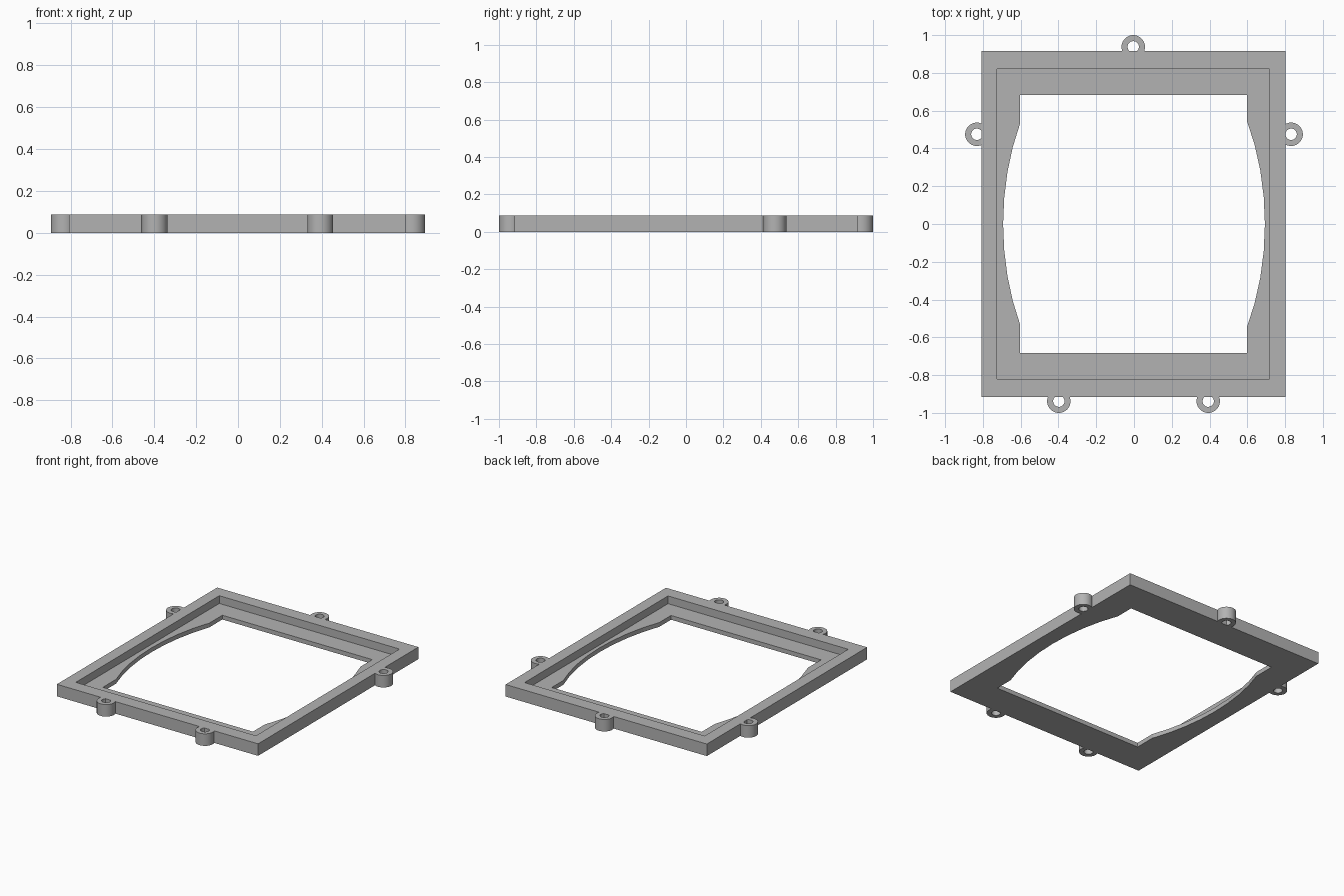
import bpy, bmesh
from math import acos, sin, cos, pi
from mathutils import Vector

if "Cube" in bpy.data.objects:
    bpy.data.objects.remove(bpy.data.objects["Cube"])

HEIGHT, FLOOR, SHIFT = 0.087, 0.031, -0.003
HALF_X, HALF_Y = 0.805, 0.916

grey = bpy.data.materials.new("plain grey")
grey.use_nodes = True
grey.diffuse_color = (0.45, 0.45, 0.45, 1)
grey.node_tree.nodes["Principled BSDF"].inputs["Base Color"].default_value = grey.diffuse_color


def make_object(name, bm):
    bmesh.ops.recalc_face_normals(bm, faces=bm.faces)
    mesh = bpy.data.meshes.new(name)
    bm.to_mesh(mesh)
    bm.free()
    mesh.materials.append(grey)
    obj = bpy.data.objects.new(name, mesh)
    bpy.context.collection.objects.link(obj)
    return obj


def prism(name, outline, z0, z1):
    """Extrude a closed outline from z0 to z1."""
    bm = bmesh.new()
    base = bm.faces.new([bm.verts.new((x, y, z0)) for x, y in outline])
    top = bmesh.ops.extrude_face_region(bm, geom=[base])["geom"]
    verts = [v for v in top if isinstance(v, bmesh.types.BMVert)]
    bmesh.ops.translate(bm, verts=verts, vec=(0, 0, z1 - z0))
    return make_object(name, bm)


def rectangle(hx, hy):
    return [(SHIFT + sx * hx, sy * hy) for sx, sy in ((-1, -1), (1, -1), (1, 1), (-1, 1))]


def bulged_opening(hx, hy, rx, ry, steps=8):
    """Rectangle whose two long sides bow outward along an ellipse."""
    points = []
    for side in (1, -1):
        edge = SHIFT + side * hx
        reach = acos(abs(edge) / rx)
        points.append((edge, -side * hy))
        for i in range(steps + 1):
            a = reach * (2 * i / steps - 1)
            points.append((side * rx * cos(a), side * ry * sin(a)))
        points.append((edge, side * hy))
    return points


def select_only(obj):
    bpy.ops.object.select_all(action="DESELECT")
    obj.select_set(True)
    bpy.context.view_layer.objects.active = obj


# Frame slab with a stepped recess and a bowed window
frame = prism("frame", rectangle(HALF_X, HALF_Y), 0, HEIGHT)
cutters = [
    prism("recess_cutter", rectangle(0.721, 0.82), FLOOR, 0.2),
    prism("opening_cutter", bulged_opening(0.6, 0.682, 0.693, 1.08), -0.1, 0.3),
]
select_only(frame)
for cutter in cutters:
    cutter.hide_render = True
    cut = frame.modifiers.new(cutter.name, "BOOLEAN")
    cut.operation, cut.solver, cut.object = "DIFFERENCE", "EXACT", cutter
    bpy.ops.object.modifier_apply(modifier=cut.name)
    bpy.data.objects.remove(cutter)


def mounting_loop(name, x, y, outward, outer=0.062, inner=0.03, segments=40):
    """Tube trimmed flush where it meets the frame."""
    bm = bmesh.new()
    section = ((inner, 0), (outer, 0), (outer, HEIGHT), (inner, HEIGHT))
    rings = []
    for i in range(segments):
        a = 2 * pi * i / segments
        rings.append([bm.verts.new((x + r * cos(a), y + r * sin(a), z)) for r, z in section])
    for i, ring in enumerate(rings):
        following = rings[(i + 1) % segments]
        for k in range(4):
            n = (k + 1) % 4
            bm.faces.new((ring[k], following[k], following[n], ring[n]))
    normal = Vector(outward)
    edge_point = (SHIFT + normal.x * HALF_X, normal.y * HALF_Y, 0)
    bmesh.ops.recalc_face_normals(bm, faces=bm.faces)
    bmesh.ops.bisect_plane(bm, geom=bm.verts[:] + bm.edges[:] + bm.faces[:],
                           plane_co=edge_point, plane_no=normal, clear_inner=True)
    obj = make_object(name, bm)
    select_only(obj)
    bpy.ops.object.shade_smooth_by_angle()


# Screw loops around the rim
mounting_loop("back_loop", -0.004, 0.938, (0, 1, 0))
mounting_loop("left_loop", 0.832, 0.475, (1, 0, 0))
mounting_loop("right_loop", -0.832, 0.475, (-1, 0, 0))
mounting_loop("front_left_loop", 0.393, -0.938, (0, -1, 0))
mounting_loop("front_right_loop", -0.398, -0.938, (0, -1, 0))
